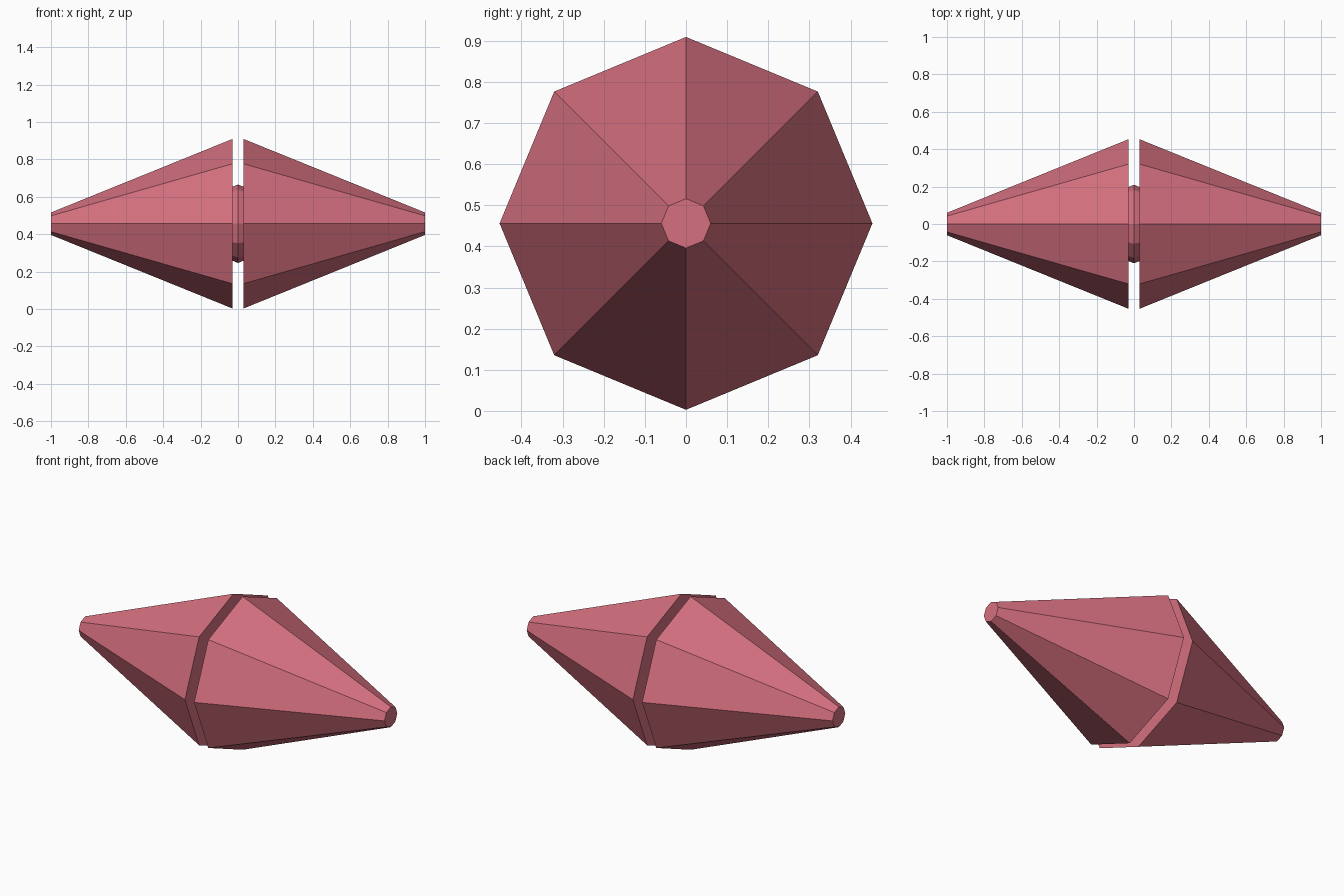
import bpy
from math import pi

if "Cube" in bpy.data.objects:
    bpy.data.objects.remove(bpy.data.objects["Cube"])

CENTRE_Z = 0.456
GAP = 0.03        # half the slot between the two cones
RIM, TIP = 0.453, 0.06

mat = bpy.data.materials.new("rose")
mat.diffuse_color = (0.66, 0.16, 0.21, 1)
mat.use_nodes = True
mat.node_tree.nodes["Principled BSDF"].inputs["Base Color"].default_value = mat.diffuse_color


def finish(name):
    ob = bpy.context.object
    ob.name = name
    ob.data.materials.append(mat)
    bpy.ops.object.shade_flat()


# Two eight-sided tapered halves, wide rims facing each other
for side, name in ((-1, "left_cone"), (1, "right_cone")):
    bpy.ops.mesh.primitive_cone_add(
        vertices=8, radius1=RIM, radius2=TIP, depth=1 - GAP,
        location=(side * (1 + GAP) / 2, 0, CENTRE_Z),
        rotation=(0, side * pi / 2, 0))
    finish(name)

# Faceted ring joining the halves inside the slot
bpy.ops.mesh.primitive_torus_add(
    major_segments=12, minor_segments=8,
    major_radius=0.15, minor_radius=0.06,
    location=(0, 0, CENTRE_Z), rotation=(0, pi / 2, 0))
finish("centre_ring")
